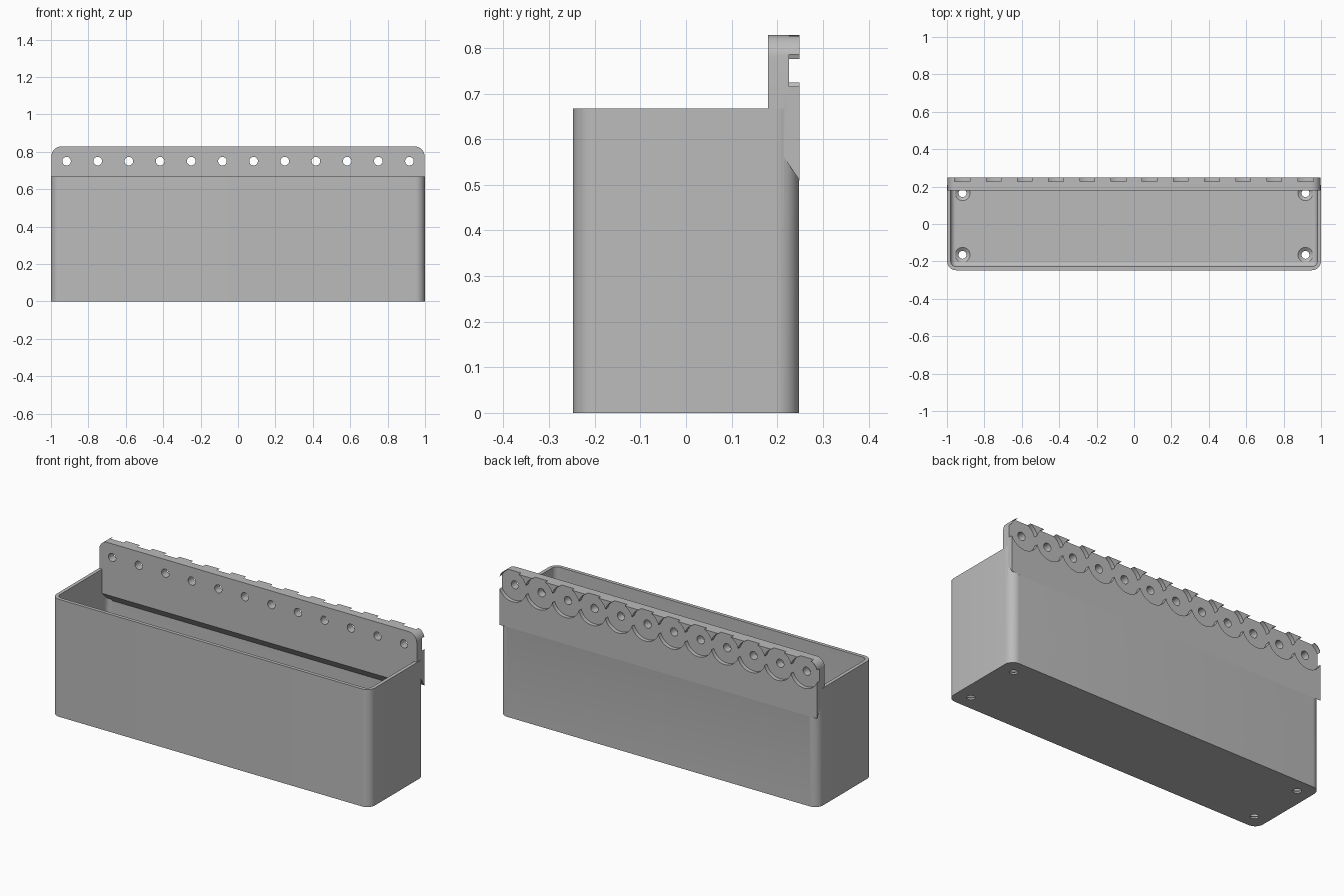
import bpy, bmesh, math

if "Cube" in bpy.data.objects:
    bpy.data.objects.remove(bpy.data.objects["Cube"])

grey = bpy.data.materials.new("plain_grey")
grey.use_nodes = True
colour = (0.5, 0.5, 0.5, 1)
grey.diffuse_color = colour
grey.node_tree.nodes["Principled BSDF"].inputs["Base Color"].default_value = colour

HEIGHT, TOP, WALL, FLOOR = 0.667, 0.828, 0.02, 0.025
BACK, HOLE_Z, PITCH = 0.2485, 0.75, 1 / 6


def loft(bm, rings):
    """Skin a stack of equal-length rings and cap both ends."""
    loops = [[bm.verts.new(p) for p in ring] for ring in rings]
    for a, b in zip(loops, loops[1:]):
        for i in range(len(a)):
            j = (i + 1) % len(a)
            bm.faces.new((a[i], a[j], b[j], b[i]))
    bm.faces.new(loops[0][::-1])
    bm.faces.new(loops[-1])


def finish(bm, name):
    bmesh.ops.recalc_face_normals(bm, faces=bm.faces)
    mesh = bpy.data.meshes.new(name)
    bm.to_mesh(mesh)
    bm.free()
    mesh.materials.append(grey)
    obj = bpy.data.objects.new(name, mesh)
    bpy.context.collection.objects.link(obj)
    return obj


def rounded_rect(inset, radius, z, steps=10):
    hx, hy = 1 - inset - radius, 0.2475 - inset - radius
    ring = []
    for k, (sx, sy) in enumerate([(1, 1), (-1, 1), (-1, -1), (1, -1)]):
        for i in range(steps + 1):
            a = math.pi / 2 * (k + i / steps)
            ring.append((sx * hx + radius * math.cos(a), sy * hy + radius * math.sin(a), z))
    return ring


def circle(x, c, r, d, axis, n=48):
    """Ring around a y axis (centre x, z) or a z axis (centre x, y)."""
    pts = []
    for i in range(n):
        a = math.tau * i / n
        u, v = x + r * math.cos(a), c + r * math.sin(a)
        pts.append((u, d, v) if axis == "Y" else (u, v, d))
    return pts


def row_of_cylinders(name, xs, r, y0, y1):
    bm = bmesh.new()
    for x in xs:
        loft(bm, [circle(x, HOLE_Z, r, y, "Y") for y in (y0, y1)])
    return finish(bm, name)


# Open bin with rounded corners and a filleted floor
bm = bmesh.new()
rings = [rounded_rect(0, 0.05, 0), rounded_rect(0, 0.05, HEIGHT), rounded_rect(WALL, 0.03, HEIGHT)]
FILLET = 0.026
for i in range(7):
    a = math.pi / 2 * i / 6
    d = FILLET * (1 - math.cos(a))
    rings.append(rounded_rect(WALL + d, 0.03 - d, FLOOR + FILLET * (1 - math.sin(a))))
loft(bm, rings)
body = finish(bm, "storage_bin")

# Mounting plate along the back, with rounded top corners
bm = bmesh.new()
profile = [(0.18, TOP), (0.18, 0.53), (0.235, 0.47), (BACK, 0.51), (BACK, TOP)]
loft(bm, [[(x, y, z) for y, z in profile] for x in (-0.997, 0.997)])
corners = [e for e in bm.edges if all(v.co.z > TOP - 0.001 for v in e.verts)
           and abs(e.verts[0].co.x - e.verts[1].co.x) < 0.001]
bmesh.ops.bevel(bm, geom=corners, offset=0.05, segments=10, profile=0.5, affect="EDGES")
plate = finish(bm, "mounting_plate")

# Sloped undercuts below the square plate ends
bm = bmesh.new()
slope = [(0.215, 0.56), (0.26, 0.493), (0.26, 0.4), (0.215, 0.4)]
for s in (-1, 1):
    loft(bm, [[(s * x, y, z) for y, z in slope] for x in (0.95, 1.1)])
undercut = finish(bm, "undercut_cutter")

# Overlapping round pockets (two alternating sets) and screw holes in the plate
xs = [(i - 5.5) * PITCH for i in range(12)]
pockets_a = row_of_cylinders("pocket_cutter_a", xs[::2], 0.0875, 0.226, 0.3)
pockets_b = row_of_cylinders("pocket_cutter_b", xs[1::2], 0.0875, 0.226, 0.3)
holes = row_of_cylinders("screw_hole_cutter", xs, 0.023, 0.1, 0.3)

# Countersunk holes in the floor corners
bm = bmesh.new()
for x in (-xs[-1], xs[-1]):
    for y in (-0.165, 0.165):
        steps = [(-0.02, 0.021), (0.01, 0.021), (0.024, 0.04), (0.06, 0.04)]
        loft(bm, [circle(x, y, r, z, "Z") for z, r in steps])
sinks = finish(bm, "countersink_cutter")


def combine(target, tool, operation):
    tool.hide_render = True
    mod = target.modifiers.new(tool.name, "BOOLEAN")
    mod.operation, mod.solver, mod.object = operation, "EXACT", tool
    bpy.context.view_layer.update()
    graph = bpy.context.evaluated_depsgraph_get()
    mesh = bpy.data.meshes.new_from_object(target.evaluated_get(graph))
    target.modifiers.clear()
    target.data = mesh
    bpy.data.objects.remove(tool)


combine(plate, undercut, "DIFFERENCE")
combine(body, plate, "UNION")
for cutter in (pockets_a, pockets_b, holes, sinks):
    combine(body, cutter, "DIFFERENCE")

# Smooth curves, crisp edges
bpy.ops.object.select_all(action="DESELECT")
body.select_set(True)
bpy.context.view_layer.objects.active = body
bpy.ops.object.shade_smooth_by_angle(angle=math.radians(30))
